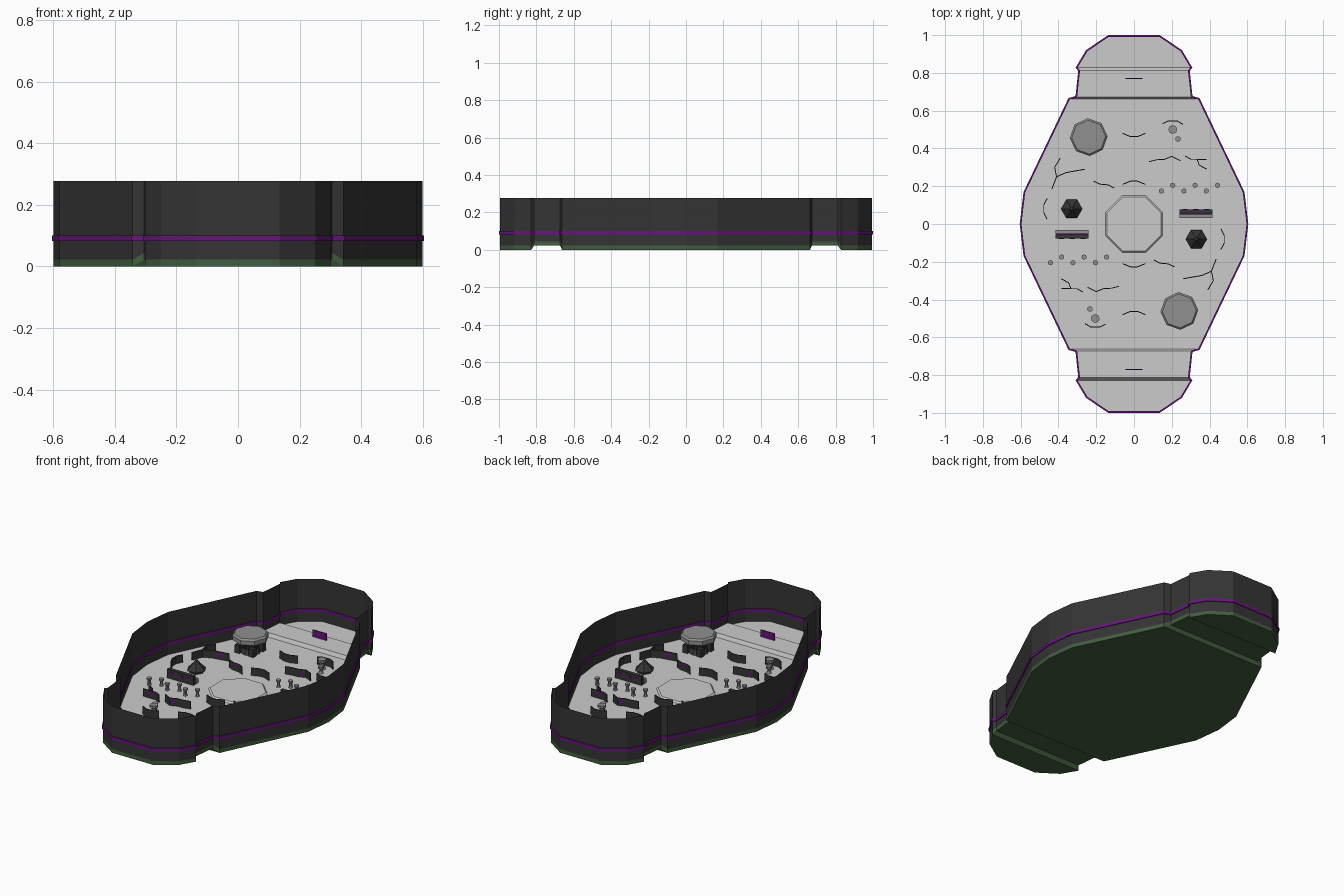
import bpy, math
from mathutils import Vector, Matrix

if "Cube" in bpy.data.objects:
    bpy.data.objects.remove(bpy.data.objects["Cube"])


def mat(name, c):
    m = bpy.data.materials.new(name)
    m.diffuse_color = (*c, 1)
    m.use_nodes = True
    m.node_tree.nodes["Principled BSDF"].inputs["Base Color"].default_value = m.diffuse_color
    return m


DARK = mat("dark_wall", (0.035, 0.035, 0.035))
MID = mat("prop_grey", (0.28, 0.28, 0.28))
PURPLE = mat("purple", (0.13, 0.008, 0.19))
GREEN = mat("green", (0.055, 0.11, 0.05))
FLOOR = mat("floor_grey", (0.6, 0.6, 0.6))
HALF_TURN = Matrix.Rotation(math.pi, 4, 'Z')


def mesh(name, verts, faces, mats):
    me = bpy.data.meshes.new(name)
    me.from_pydata(verts, [], faces)
    for m in mats:
        me.materials.append(m)
    ob = bpy.data.objects.new(name, me)
    bpy.context.collection.objects.link(ob)
    return ob


def twin(ob):
    # the arena repeats itself after a half turn
    o2 = ob.copy()
    o2.name = ob.name + "_opposite"
    bpy.context.collection.objects.link(o2)
    o2.matrix_world = HALF_TURN @ ob.matrix_basis


def stack(name, x, y, rings, n, m, rot=0.0):
    # turned low-poly part: rings are (radius, z)
    v, f = [], []
    for r, z in rings:
        for i in range(n):
            a = rot + 2 * math.pi * i / n
            v.append((x + r * math.cos(a), y + r * math.sin(a), z))
    for k in range(len(rings) - 1):
        for i in range(n):
            j = (i + 1) % n
            f.append((k * n + i, k * n + j, (k + 1) * n + j, (k + 1) * n + i))
    f.append(tuple(reversed(range(n))))
    f.append(tuple(range((len(rings) - 1) * n, len(rings) * n)))
    return mesh(name, v, f, [m])


def box(name, x0, x1, y0, y1, z0, z1, m):
    v = [(x, y, z) for z in (z0, z1) for x, y in ((x0, y0), (x1, y0), (x1, y1), (x0, y1))]
    f = [(3, 2, 1, 0), (4, 5, 6, 7)] + [(i, (i + 1) % 4, (i + 1) % 4 + 4, i + 4) for i in range(4)]
    return mesh(name, v, f, [m])


# outline of one quarter: x, y, height of the underside
quarter = [(0.6, 0, 0), (0.58, 0.168, 0), (0.343, 0.663, 0), (0.305, 0.673, 0.022),
           (0.29, 0.812, 0.022), (0.303, 0.828, 0), (0.25, 0.917, 0), (0.135, 0.995, 0)]
right = [(x, -y, z) for x, y, z in reversed(quarter[1:])] + quarter
left = [(-x, y, z) for x, y, z in reversed(right)]
loop = right + left
N = len(loop)
H = len(right)
T = 0.022
TOP = 0.277

# base slab: grey floor on top, green sides and underside
v = list(loop) + [(x, y, z + T) for x, y, z in loop]
f, mi = [], []
for i in range(H - 1):
    q = (i, i + 1, N - 2 - i, N - 1 - i)
    f += [tuple(reversed(q)), tuple(k + N for k in q)]
    mi += [0, 1]
for i in range(N):
    j = (i + 1) % N
    f.append((i, j, j + N, i + N))
    mi.append(0)
base = mesh("arena_base", v, f, [GREEN, FLOOR])
for p, k in zip(base.data.polygons, mi):
    p.material_index = k

# thin outer wall
v = [(x, y, z + T) for x, y, z in loop] + [(x, y, TOP) for x, y, z in loop]
f = [(i, (i + 1) % N, (i + 1) % N + N, i + N) for i in range(N)]
mesh("outer_wall", v, f, [DARK])


def offset(d):
    out = []
    for i in range(N):
        a, b, c = (Vector(loop[k % N][:2]) for k in (i - 1, i, i + 1))
        n1 = Vector(((b - a).y, -(b - a).x)).normalized()
        n2 = Vector(((c - b).y, -(c - b).x)).normalized()
        out.append(b + (n1 + n2) * d / (1 + n1.dot(n2)))
    return out


# purple band around the wall
v = [(*p, z) for d, z in ((0.005, 0.082), (0.005, 0.1), (-0.004, 0.1), (-0.004, 0.082)) for p in offset(d)]
f = [(k * N + i, k * N + (i + 1) % N, (k + 1) % 4 * N + (i + 1) % N, (k + 1) % 4 * N + i)
     for k in range(4) for i in range(N)]
mesh("purple_band", v, f, [PURPLE])

# low pad in the centre
stack("centre_pad", 0, 0, [(0.165, 0.021), (0.155, 0.031)], 8, FLOOR, math.pi / 8)

# raised octagonal platform on a legged pedestal
px, py = -0.24, 0.46
twin(stack("platform_top", px, py, [(0.085, 0.09), (0.1, 0.1), (0.1, 0.125), (0.09, 0.135)], 8, MID, 0.05))
twin(stack("platform_column", px, py, [(0.06, 0.021), (0.045, 0.05), (0.06, 0.092)], 8, DARK, 0.05))
for i in range(4):
    a = math.pi / 4 + i * math.pi / 2
    cx, cy = px + 0.065 * math.cos(a), py + 0.065 * math.sin(a)
    twin(box("platform_leg", cx - 0.015, cx + 0.015, cy - 0.015, cy + 0.015, 0.021, 0.07, DARK))

# pointed hexagonal tower
twin(stack("pointed_tower", -0.33, 0.08,
           [(0.042, 0.021), (0.042, 0.035), (0.056, 0.037), (0.022, 0.07), (0.008, 0.09)], 6, DARK))

# stepped bunker with purple panels
twin(box("bunker_wall", -0.415, -0.24, -0.077, -0.056, 0.021, 0.075, DARK))
twin(box("bunker_step", -0.415, -0.24, -0.054, -0.032, 0.021, 0.05, MID))
twin(box("bunker_stripe", -0.413, -0.242, -0.056, -0.05, 0.021, 0.06, PURPLE))
for cx in (-0.385, -0.327, -0.27):
    twin(box("bunker_window", cx - 0.014, cx + 0.014, -0.079, -0.076, 0.045, 0.06, PURPLE))

# row of capped pegs
for i in range(6):
    twin(stack("peg", 0.145 + 0.0595 * i, 0.175 + 0.03 * (i % 2),
               [(0.013, 0.021), (0.009, 0.03), (0.009, 0.05), (0.014, 0.055), (0.014, 0.065)], 8, MID))
for x, y, r, h in ((0.205, 0.5, 0.023, 0.08), (0.233, 0.45, 0.015, 0.065)):
    twin(stack("round_post", x, y, [(r * .9, 0.021), (r * .6, 0.035), (r * .6, h - 0.02), (r, h - 0.015), (r, h)], 10, MID))


def barrier(pts, z1=0.068, panel=None):
    # thin upright wall along a bent path
    t = 0.0025
    P = [Vector(p) for p in pts]
    n = len(P)
    sides = []
    for i in range(n):
        d = (P[min(i + 1, n - 1)] - P[max(i - 1, 0)]).normalized()
        o = Vector((-d.y, d.x)) * t
        sides.append((P[i] - o, P[i] + o))
    v = [(*q, z) for a, b in sides for q, z in ((a, 0.021), (b, 0.021), (b, z1), (a, z1))]
    f = [(i * 4 + k, i * 4 + 4 + k, i * 4 + 4 + (k + 1) % 4, i * 4 + (k + 1) % 4)
         for i in range(n - 1) for k in range(4)]
    f += [(0, 1, 2, 3), tuple(reversed(range(4 * n - 4, 4 * n)))]
    twin(mesh("barrier", v, f, [DARK]))
    if panel is not None:
        a, b = P[panel], P[panel + 1]
        o = Vector((-(b - a).y, (b - a).x)).normalized() * 0.0035
        a, b = a.lerp(b, 0.25), a.lerp(b, 0.75)
        for s in (1, -1):
            q = [a + o * s, b + o * s]
            twin(mesh("barrier_panel", [(*q[0], 0.04), (*q[1], 0.04), (*q[1], 0.058), (*q[0], 0.058)],
                      [(0, 1, 2, 3)], [PURPLE]))


# bent cover walls
barrier([(-0.06, 0.48), (-0.02, 0.463), (0.02, 0.463), (0.06, 0.48)])
barrier([(-0.06, 0.21), (-0.015, 0.228), (0.015, 0.228), (0.06, 0.21)])
barrier([(0.15, 0.53), (0.18, 0.545), (0.23, 0.545), (0.26, 0.527)])
barrier([(0.08, 0.33), (0.12, 0.34), (0.16, 0.342), (0.2, 0.358), (0.245, 0.335)], panel=2)
barrier([(0.27, 0.36), (0.3, 0.343), (0.385, 0.342)], panel=1)
barrier([(0.335, 0.342), (0.345, 0.312), (0.385, 0.29)])
barrier([(-0.39, 0.35), (-0.42, 0.3), (-0.41, 0.25), (-0.435, 0.185)])
barrier([(-0.41, 0.25), (-0.36, 0.272), (-0.26, 0.29)], panel=1)
barrier([(-0.215, 0.227), (-0.18, 0.211), (-0.135, 0.207), (-0.105, 0.19)], panel=1)
barrier([(-0.46, 0.135), (-0.478, 0.1), (-0.478, 0.06), (-0.46, 0.025)])

# purple gate panel on each end deck
twin(box("gate_panel", -0.045, 0.045, 0.768, 0.774, 0.044, 0.085, PURPLE))
